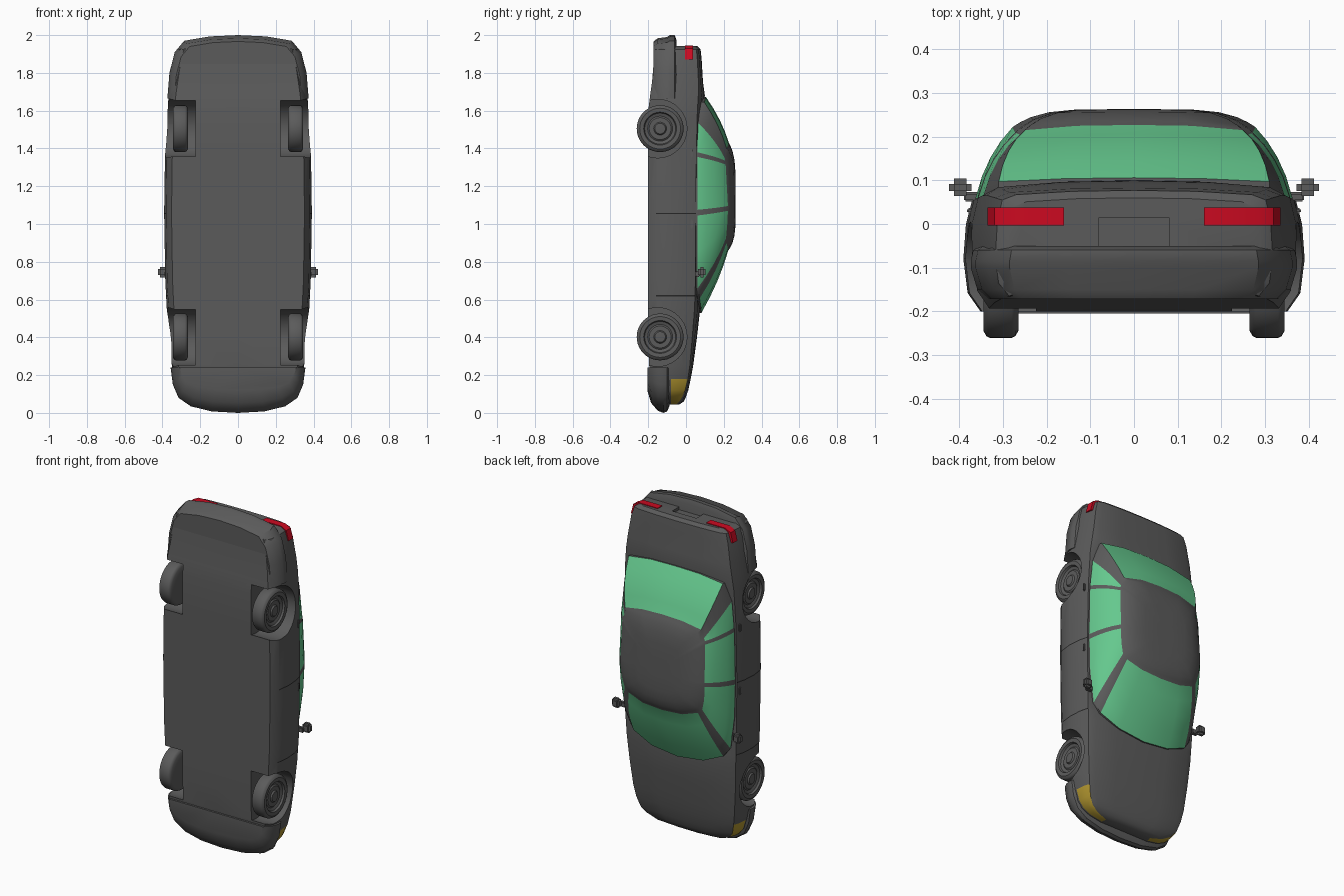
import bpy, bmesh, math
from mathutils import Vector

cube = bpy.data.objects.get("Cube")
if cube:
    bpy.data.objects.remove(cube, do_unlink=True)


def material(name, r, g, b):
    m = bpy.data.materials.new(name)
    m.use_nodes = True
    m.diffuse_color = (r, g, b, 1)
    node = next(n for n in m.node_tree.nodes if n.type == 'BSDF_PRINCIPLED')
    node.inputs["Base Color"].default_value = (r, g, b, 1)
    return m


GREY = material("dark grey", 0.105, 0.105, 0.105)
GLASS = material("green glass", 0.13, 0.58, 0.27)
RED = material("red lamp", 0.6, 0.003, 0.015)
YELLOW = material("yellow lamp", 0.45, 0.31, 0.03)
SEAM = material("seam black", 0.02, 0.02, 0.02)


def finish(name, bm, mats, angle=35):
    bmesh.ops.recalc_face_normals(bm, faces=bm.faces)
    mesh = bpy.data.meshes.new(name)
    bm.to_mesh(mesh)
    bm.free()
    for m in mats:
        mesh.materials.append(m)
    ob = bpy.data.objects.new(name, mesh)
    bpy.context.collection.objects.link(ob)
    smooth(ob, angle)
    return ob


def smooth(ob, angle=35):
    bpy.ops.object.select_all(action='DESELECT')
    bpy.context.view_layer.objects.active = ob
    ob.select_set(True)
    bpy.ops.object.shade_smooth_by_angle(angle=math.radians(angle))


def loft(name, rings, mats, rule=lambda i, j: 0):
    """Skin closed rings and cap both ends; rule gives the colour of each face."""
    bm = bmesh.new()
    vs = [[bm.verts.new(p) for p in ring] for ring in rings]
    n = len(vs[0])
    for i in range(len(vs) - 1):
        for j in range(n):
            k = (j + 1) % n
            f = bm.faces.new((vs[i][j], vs[i][k], vs[i + 1][k], vs[i + 1][j]))
            f.material_index = rule(i, j)
    bm.faces.new(vs[0])
    bm.faces.new(vs[-1])
    return finish(name, bm, mats)


def mirrored(half):
    """Complete a half ring that starts and ends on the centre plane."""
    return half + [(-x, y, z) for x, y, z in half[-2:0:-1]]


def box(name, centre, size, bevel, mat=GREY):
    bm = bmesh.new()
    bmesh.ops.create_cube(bm, size=1)
    for v in bm.verts:
        v.co = Vector(a * b for a, b in zip(v.co, size)) + Vector(centre)
    if bevel:
        bmesh.ops.bevel(bm, geom=bm.edges[:], offset=bevel, segments=2, affect='EDGES')
    return finish(name, bm, [mat])


def lathe(name, profile, y, z, side, sides=40):
    """Turn (x, radius) points about an axis parallel to x."""
    turns = [2 * math.pi * a / sides for a in range(sides)]
    return loft(name, [[(side * x, y + r * math.cos(a), z + r * math.sin(a)) for a in turns]
                       for x, r in profile], [GREY])


def mix(a, b, t):
    return a + (b - a) * t


def cut(ob, cutter):
    cutter.hide_render = True
    mod = ob.modifiers.new("cut", 'BOOLEAN')
    mod.operation = 'DIFFERENCE'
    mod.solver = 'EXACT'
    mod.object = cutter
    bpy.ops.object.select_all(action='DESELECT')
    bpy.context.view_layer.objects.active = ob
    ob.select_set(True)
    bpy.ops.object.modifier_apply(modifier=mod.name)
    bpy.data.objects.remove(cutter, do_unlink=True)


# Lower body stations: z, half width, floor, shoulder, deck
KEYS = [(.045, .16, -.10, -.05, -.035), (.06, .24, -.13, -.035, -.012),
        (.085, .29, -.16, -.02, 0), (.12, .318, -.175, -.005, .012),
        (.18, .337, -.185, .01, .025), (.25, .35, -.195, .02, .038),
        (.4, .366, -.2, .033, .058), (.55, .377, -.2, .045, .075),
        (.7, .385, -.2, .05, .06), (1.06, .391, -.2, .052, .06),
        (1.4, .386, -.2, .055, .06), (1.6, .376, -.2, .06, .085),
        (1.68, .366, -.19, .065, .1), (1.75, .355, -.18, .066, .09),
        (1.87, .335, -.17, .06, .083), (1.925, .318, -.165, .055, .077),
        (1.942, .29, -.155, .04, .06)]
SEAMS = [.617, 1.053]


def station(z):
    for a, b in zip(KEYS, KEYS[1:]):
        if a[0] <= z <= b[0]:
            t = (z - a[0]) / (b[0] - a[0])
            return tuple(mix(p, q, t) for p, q in zip(a, b))


def section(z, hw, floor, edge, deck):
    waist = -.08
    return mirrored([(0, floor, z), (.9 * hw, floor, z), (.975 * hw, mix(floor, waist, .35), z),
                     (hw, waist, z), (.985 * hw, mix(waist, edge, .6), z), (.95 * hw, edge, z),
                     (.85 * hw, mix(edge, deck, .55), z), (.45 * hw, mix(edge, deck, .9), z),
                     (0, deck, z)])


stations = sorted(KEYS + [station(s + d) for s in SEAMS for d in (0, .006)])


def body_colour(i, j):
    col, z = min(j, 15 - j), stations[i][0]
    if z < .15 and col in (3, 4):
        return 1
    return 2 if z in SEAMS and col in (2, 3, 4) else 0


body = loft("lower_body", [section(*s) for s in stations], [GREY, YELLOW, SEAM], body_colour)

# Wheel wells and number plate recess
AXLES = {"front": .402, "rear": 1.505}
for z in AXLES.values():
    for s in (-1, 1):
        cut(body, lathe("well_cutter", [(.225, .155), (.5, .155)], -.15, z, s))
cut(body, box("plate_cutter", (0, -.025, 1.965), (.16, .08, .08), 0))
smooth(body)

# Cabin columns: bottom point then top point, from windscreen centre round to rear centre
COLUMNS = [((0, .082, .53), (0, .224, .86)), ((.17, .08, .55), (.13, .222, .868)),
           ((.295, .072, .605), (.228, .214, .9)), ((.335, .062, .66), (.255, .212, .925)),
           ((.358, .06, .85), (.272, .218, .99)), ((.363, .06, 1.045), (.278, .222, 1.07)),
           ((.363, .06, 1.075), (.278, .222, 1.095)), ((.358, .06, 1.355), (.272, .21, 1.315)),
           ((.356, .06, 1.38), (.27, .208, 1.335)), ((.345, .065, 1.535), (.262, .205, 1.35)),
           ((.31, .097, 1.645), (.25, .215, 1.4)), ((.16, .104, 1.668), (.13, .225, 1.425)),
           ((0, .106, 1.672), (0, .227, 1.43))]
PILLARS = (2, 5, 7, 9)


def cabin_row(t, drop=0):
    bulge = 4 * t * (1 - t)
    return mirrored([(mix(b[0], c[0], t) * (1 + .025 * bulge),
                      mix(b[1], c[1], t) + .012 * bulge - drop,
                      mix(b[2], c[2], t)) for b, c in COLUMNS])


def roof_row(k):
    rise = 1 - (1 - k) ** 5
    return mirrored([(c[0] * (1 - k), mix(c[1], .263, rise), mix(c[2], 1.12, k))
                     for b, c in COLUMNS])


rows = [cabin_row(0, .035)] + [cabin_row(t / 4) for t in range(5)]
rows += [roof_row(k) for k in (.06, .15, .3, .5, .8)]
loft("cabin", rows, [GREY, GLASS],
     lambda i, j: int(1 <= i <= 4 and min(j, 23 - j) not in PILLARS))


# Bumpers: plan outline, then height with width and depth scales
def bumper(name, outline, z0, layers):
    loft(name, [mirrored([(x * sx, y, z0 + (z - z0) * sz) for x, z in outline])
                for y, sx, sz in layers], [GREY])


bumper("front_bumper",
       [(0, 0), (.14, .008), (.25, .035), (.315, .08), (.345, .15), (.357, .24), (0, .24)], .24,
       [(-.205, .86, .5), (-.185, .93, .78), (-.15, .985, .95), (-.12, 1, 1),
        (-.1, .99, .97), (-.088, .95, .85)])
bumper("rear_bumper",
       [(0, 2), (.15, 1.993), (.285, 1.97), (.335, 1.91), (.363, 1.8), (.374, 1.665), (0, 1.665)],
       1.665,
       [(-.172, .9, .9), (-.15, .96, .95), (-.1, 1, .97), (-.085, 1, 1),
        (-.06, .985, 1), (-.05, .95, .92)])

# Parts on both sides
TYRE = [(.265, .06), (.265, .108), (.272, .12), (.28, .124), (.33, .124), (.338, .12),
        (.345, .108), (.343, .087), (.332, .082), (.326, .066), (.332, .058),
        (.332, .034), (.34, .028), (.341, .012)]
LAMP = [(.16, 1.9), (.16, 1.946), (.285, 1.946), (.32, 1.928), (.336, 1.87), (.3, 1.87)]
for side, s in (("right", -1), ("left", 1)):
    for end, z in AXLES.items():
        lathe(f"{end}_{side}_wheel", TYRE, -.137, z, s)
    loft(f"{side}_tail_lamp", [[(s * x, y, z) for x, z in LAMP] for y in (-.004, .038)], [RED])
    box(f"{side}_mirror", (s * .398, .084, .745), (.052, .04, .055), .012)
    box(f"{side}_mirror_stalk", (s * .37, .062, .735), (.04, .022, .03), .004)
    for door, z in (("front", 1.0), ("rear", 1.375)):
        box(f"{door}_{side}_handle", (s * .375, .03, z), (.016, .014, .045), .004)
